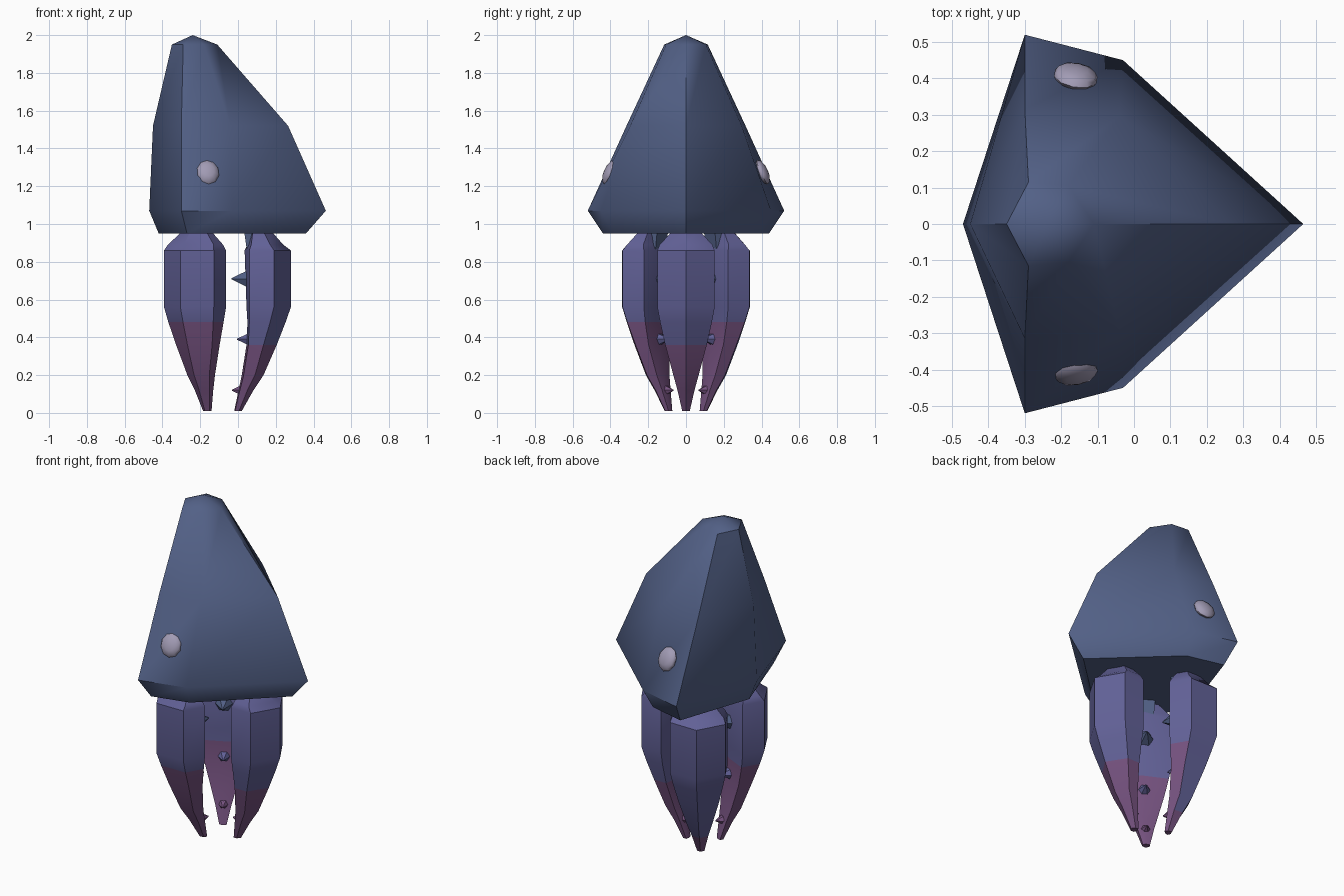
import bpy, bmesh, math
from mathutils import Vector, Matrix

if "Cube" in bpy.data.objects:
    bpy.data.objects.remove(bpy.data.objects["Cube"])


def material(name, rgb):
    m = bpy.data.materials.new(name)
    m.diffuse_color = (*rgb, 1)
    m.use_nodes = True
    m.node_tree.nodes["Principled BSDF"].inputs["Base Color"].default_value = m.diffuse_color
    return m


SLATE = material("slate blue", (0.085, 0.118, 0.24))
INDIGO = material("indigo", (0.122, 0.12, 0.31))
PLUM = material("plum", (0.18, 0.085, 0.215))
PALE = material("pale lilac", (0.36, 0.33, 0.46))


def finish(bm, name, mats, angle=40):
    bmesh.ops.recalc_face_normals(bm, faces=bm.faces)
    me = bpy.data.meshes.new(name)
    bm.to_mesh(me)
    bm.free()
    for m in mats:
        me.materials.append(m)
    me.shade_smooth()
    me.set_sharp_from_angle(angle=math.radians(angle))
    ob = bpy.data.objects.new(name, me)
    bpy.context.collection.objects.link(ob)
    return ob


def loft(bm, rings):
    """Bridge a stack of equal-sized point rings and cap both ends."""
    vs = [[bm.verts.new(p) for p in ring] for ring in rings]
    n = len(vs[0])
    for a, b in zip(vs, vs[1:]):
        for i in range(n):
            bm.faces.new((a[i], a[(i + 1) % n], b[(i + 1) % n], b[i]))
    bm.faces.new(vs[0])
    return vs, bm.faces.new(vs[-1])


# Hood: six-sided rings (back point, rear corner, front corner, nose)
def hood_ring(z, xb, x1, y1, x2, y2, xn):
    return [(xb, 0, z), (x1, -y1, z), (x2, -y2, z),
            (xn, 0, z), (x2, y2, z), (x1, y1, z)]


bm = bmesh.new()
_, cap = loft(bm, [
    hood_ring(0.95, -0.42, -0.27, 0.44, -0.05, 0.385, 0.36),
    hood_ring(1.07, -0.47, -0.30, 0.52, -0.03, 0.45, 0.465),
    hood_ring(1.52, -0.45, -0.30, 0.315, -0.04, 0.295, 0.265),
    hood_ring(1.95, -0.35, -0.29, 0.115, -0.18, 0.105, -0.11)])
bmesh.ops.poke(bm, faces=[cap])[
    "verts"][0].co = Vector((-0.24, 0, 2.0))
finish(bm, "hood", [SLATE], 45)

# Eyes: flattened balls lying on the sloping cheeks
for side, name in ((-1, "front_eye"), (1, "back_eye")):
    bm = bmesh.new()
    normal = Vector((0.16, side * 0.89, 0.42)).normalized()
    turn = normal.to_track_quat('Z', 'Y').to_matrix().to_4x4()
    bmesh.ops.create_uvsphere(
        bm, u_segments=10, v_segments=6, radius=1,
        matrix=Matrix.Translation((-0.16, side * 0.405, 1.275)) @ turn
        @ Matrix.Diagonal((0.062, 0.07, 0.028, 1)))
    finish(bm, name, [PALE], 60)

# Three claws around a common axis: z, inner, inner side, outer side, outer, half width
CENTRE = Vector((-0.11, 0, 0))
CLAW = [(0.01, 0.09, 0.095, 0.115, 0.13, 0.02),
        (0.12, 0.113, 0.12, 0.16, 0.192, 0.045),
        (0.20, 0.13, 0.14, 0.20, 0.245, 0.067),
        (0.36, 0.155, 0.165, 0.245, 0.315, 0.11),
        (0.48, 0.16, 0.17, 0.28, 0.362, 0.137),
        (0.56, 0.155, 0.17, 0.30, 0.39, 0.152),
        (0.86, 0.145, 0.17, 0.30, 0.39, 0.152),
        (0.89, 0.16, 0.18, 0.28, 0.35, 0.14),
        (0.97, 0.17, 0.19, 0.24, 0.28, 0.065)]

for k, label in enumerate(("nose", "back", "front")):
    ang = k * 2 * math.pi / 3
    place = Matrix.Translation(CENTRE) @ Matrix.Rotation(ang, 4, 'Z')
    bm = bmesh.new()
    loft(bm, [[(a, 0, z), (b, -w, z), (c, -w, z), (d, 0, z), (c, w, z), (b, w, z)]
              for z, a, b, c, d, w in CLAW])
    bmesh.ops.recalc_face_normals(bm, faces=bm.faces)
    # plum lower half; the back claw keeps indigo along its outer ridge
    for f in bm.faces:
        limit = 0.36 if k == 0 else 0.48
        if k == 1 and f.normal.x > 0.3 and f.calc_center_median().x > 0.14:
            limit = 0.12
        f.material_index = 1 if f.calc_center_median().z < limit + 0.03 else 0
    bmesh.ops.transform(bm, matrix=place, verts=bm.verts)
    finish(bm, label + "_claw", [INDIGO, PLUM], 42)

    # Neck stub joining the claw to the hood
    bm = bmesh.new()
    loft(bm, [[(r0, -w, z), (r1, -w, z), (r1, w, z), (r0, w, z)]
              for z, r0, r1, w in ((0.84, 0.16, 0.26, 0.05), (0.98, 0.14, 0.24, 0.06))])
    bmesh.ops.transform(bm, matrix=place, verts=bm.verts)
    finish(bm, label + "_neck", [SLATE])

    # Inner spikes, smaller towards the tip
    for i, (z, r, rad, length, mat) in enumerate((
            (0.71, 0.155, 0.048, 0.08, SLATE),
            (0.39, 0.165, 0.036, 0.06, INDIGO),
            (0.12, 0.12, 0.027, 0.042, PLUM))):
        bm = bmesh.new()
        bmesh.ops.create_cone(
            bm, cap_ends=True, segments=6, radius1=rad, radius2=0.003, depth=length,
            matrix=place @ Matrix.Translation((r - length / 2, 0, z))
            @ Matrix.Rotation(-math.pi / 2, 4, 'Y'))
        finish(bm, f"{label}_spike_{i + 1}", [mat])
